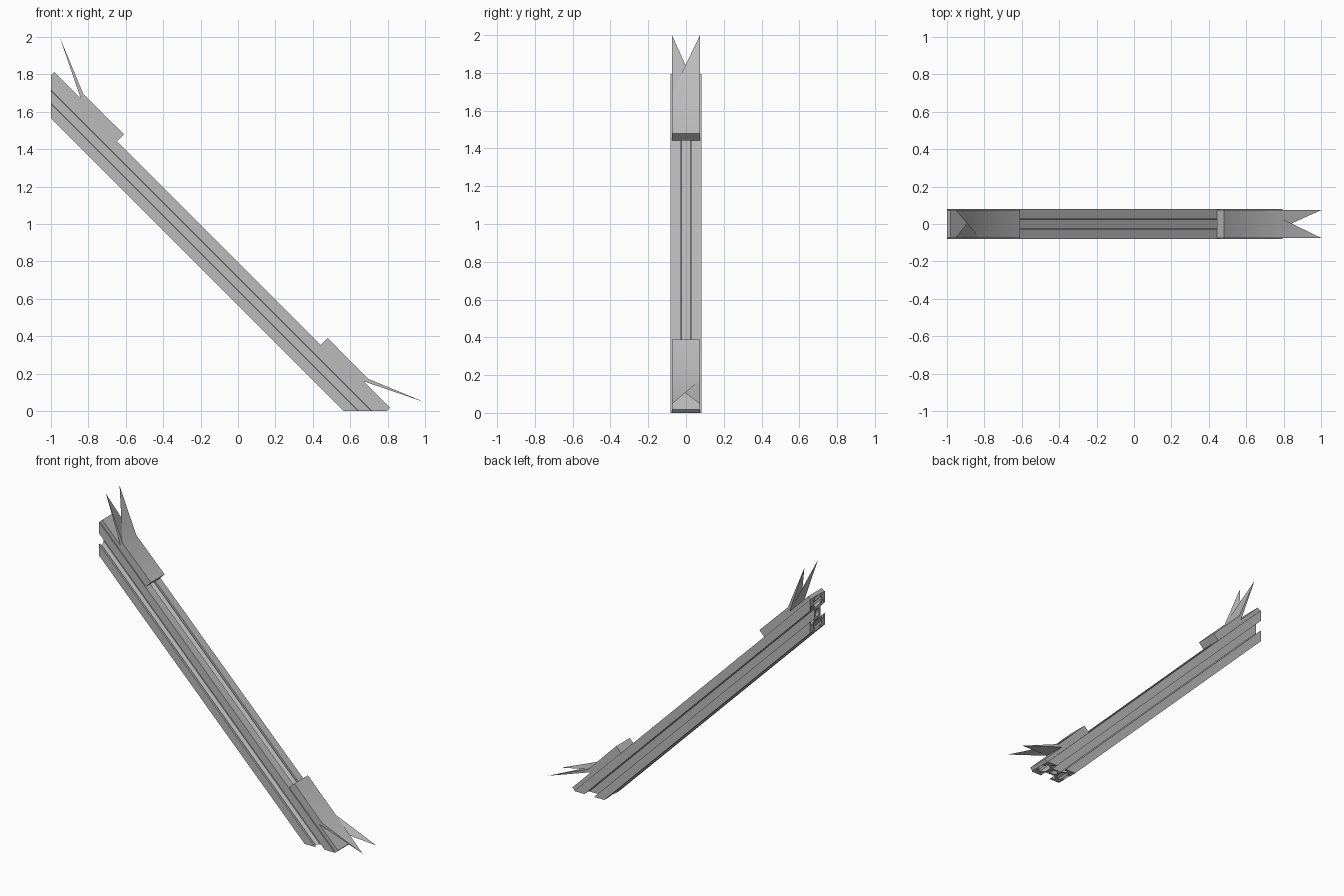
import bpy, bmesh, math
from mathutils import Vector

cube = bpy.data.objects.get("Cube")
if cube:
    bpy.data.objects.remove(cube)

R2 = math.sqrt(2)
HALF = 0.0815          # half width of the square rail
AXIS = 0.4805          # distance of the rail axis from the origin, along the normal

metal = bpy.data.materials.new("brushed_grey")
metal.use_nodes = True
GREY = (0.5, 0.5, 0.5, 1)
metal.diffuse_color = GREY
metal.node_tree.nodes["Principled BSDF"].inputs["Base Color"].default_value = GREY


def finish(bm, name):
    bmesh.ops.recalc_face_normals(bm, faces=bm.faces[:])
    mesh = bpy.data.meshes.new(name)
    bm.to_mesh(mesh)
    bm.free()
    mesh.materials.append(metal)
    obj = bpy.data.objects.new(name, mesh)
    bpy.context.collection.objects.link(obj)
    bpy.ops.object.select_all(action='DESELECT')
    obj.select_set(True)
    bpy.context.view_layer.objects.active = obj
    bpy.ops.object.shade_smooth_by_angle(angle=math.radians(30))
    return obj


# Slotted rail: profile of one side, repeated around four sides, plus a bore
unit = HALF / 10
half_slot = [(-10, 10), (-3.2, 10), (-3.2, 8.2), (-5.5, 8.2), (-5.5, 6.5), (-2.9, 3.9)]
side = half_slot + [(-a, b) for a, b in reversed(half_slot[1:])]
outer = []
for turn in range(4):
    for a, b in side:
        for _ in range(turn):
            a, b = b, -a
        outer.append((a * unit, b * unit))
bore = [(2.5 * unit * math.cos(math.tau * i / 16), 2.5 * unit * math.sin(math.tau * i / 16))
        for i in range(16)]

bm = bmesh.new()
caps = ([], [])
for loop in (outer, bore):
    # mitred ends: one on the wall x = -1, the other on the floor z = 0
    wall = [bm.verts.new((-1, y, R2 * (AXIS + n) + 1)) for y, n in loop]
    floor = [bm.verts.new((R2 * (AXIS + n), y, 0)) for y, n in loop]
    for i in range(len(loop)):
        j = (i + 1) % len(loop)
        bm.faces.new((wall[i], wall[j], floor[j], floor[i]))
        caps[0].append(bm.edges.get((wall[i], wall[j])))
        caps[1].append(bm.edges.get((floor[i], floor[j])))
for edges in caps:
    bmesh.ops.triangle_fill(bm, edges=edges, use_beauty=True)
finish(bm, "slotted_rail")


# End clips: stepped plate with two crossed pointed tails
STEP = [(0, 0.562), (0, 0.615), (0.304, 0.613), (0.298, 0.587), (0.498, 0.587), (0.498, 0.562)]
TIP = (0.610, 0.74)


def end_clip(name, start, k):
    bm = bmesh.new()

    def vert(point, sign):
        s, n = start + k * point[0], point[1]
        return bm.verts.new(((s + n) / R2, -k * sign * 0.074, (n - s) / R2))

    p = [vert(q, 1) for q in STEP]
    m = [vert(q, -1) for q in STEP]
    tip_p, tip_m = vert(TIP, 1), vert(TIP, -1)
    bm.faces.new(p)
    bm.faces.new(m)
    for i in (0, 1, 3, 4, 5):
        j = (i + 1) % 6
        bm.faces.new((p[i], p[j], m[j], m[i]))
    # front tail, back tail, their inner faces and outer sides
    for tri in ((m[2], p[2], tip_p), (m[3], p[3], tip_m),
                (m[2], tip_p, p[3]), (m[2], p[3], tip_m),
                (p[2], p[3], tip_p), (m[2], m[3], tip_m)):
        bm.faces.new(tri)
    finish(bm, name)


end_clip("upper_clip", -1.478, -1)
end_clip("lower_clip", 0.064, 1)
